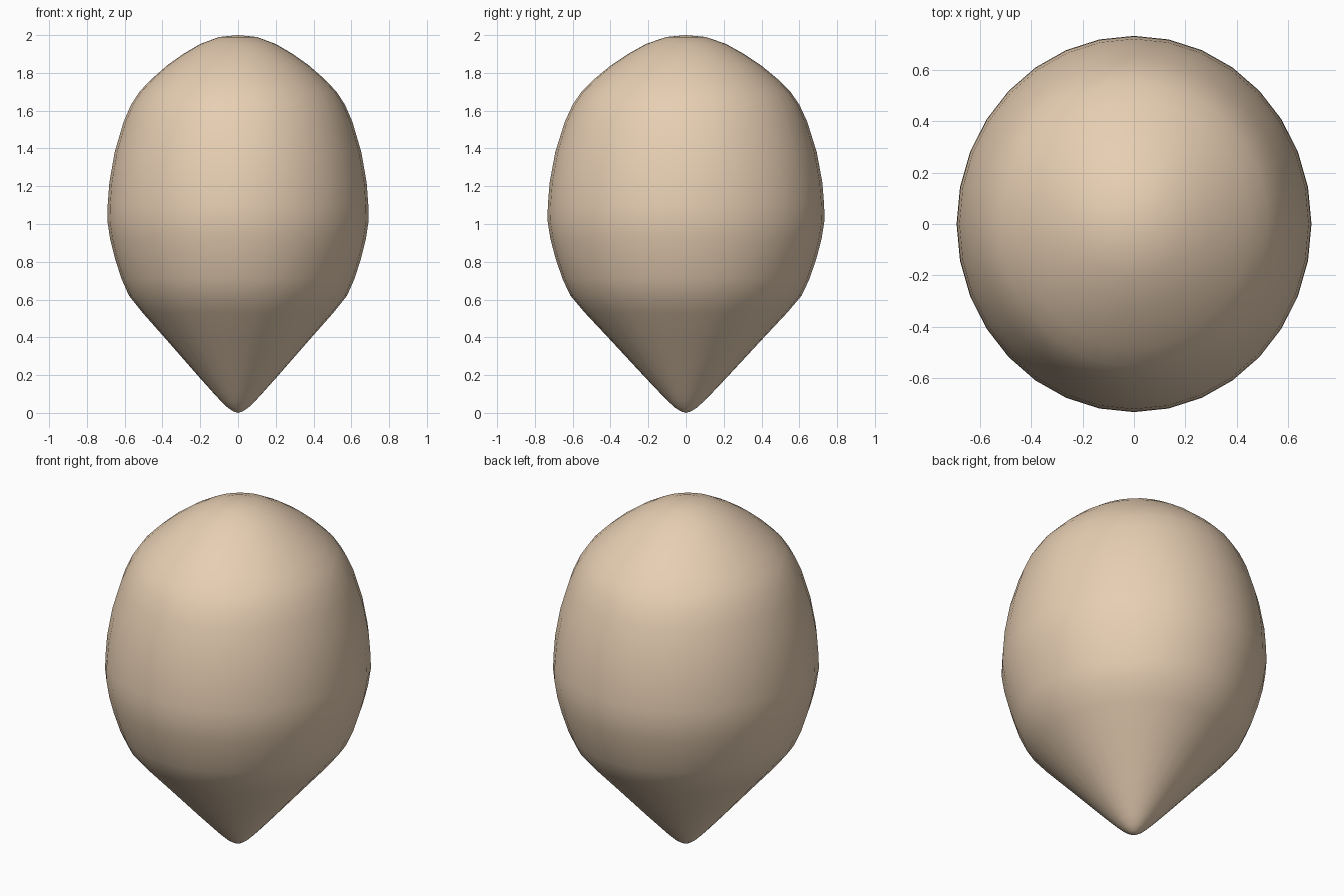
import bpy, bmesh, math

if "Cube" in bpy.data.objects:
    bpy.data.objects.remove(bpy.data.objects["Cube"])

# Half profile of the body: (radius along x, height), tip to crown
PROFILE = [(0.025, 0.008), (0.055, 0.028), (0.09, 0.062), (0.13, 0.105),
           (0.215, 0.2), (0.39, 0.4), (0.505, 0.53), (0.577, 0.62),
           (0.617, 0.71), (0.652, 0.82), (0.677, 0.92), (0.692, 1.02),
           (0.69, 1.1), (0.681, 1.22), (0.653, 1.38), (0.606, 1.54),
           (0.567, 1.63), (0.522, 1.70), (0.455, 1.77), (0.375, 1.84),
           (0.29, 1.9), (0.2, 1.953), (0.1, 1.99)]
SIDES = 32
DEPTH_RATIO = 1.06  # slightly deeper than wide

bm = bmesh.new()
rings = []
for r, z in PROFILE:
    rings.append([bm.verts.new((r * math.cos(a), r * DEPTH_RATIO * math.sin(a), z))
                  for a in (2 * math.pi * i / SIDES for i in range(SIDES))])
tip = bm.verts.new((0, 0, 0))
crown = bm.verts.new((0, 0, 2))

# Skin between rings and close both poles
for i in range(SIDES):
    j = (i + 1) % SIDES
    for low, high in zip(rings, rings[1:]):
        bm.faces.new((low[i], low[j], high[j], high[i]))
    bm.faces.new((tip, rings[0][j], rings[0][i]))
    bm.faces.new((crown, rings[-1][i], rings[-1][j]))
for f in bm.faces:
    f.smooth = True

mesh = bpy.data.meshes.new("teardrop_body")
bm.to_mesh(mesh)
bm.free()
body = bpy.data.objects.new("teardrop_body", mesh)
bpy.context.collection.objects.link(body)

# Pale tan colour
mat = bpy.data.materials.new("tan")
mat.diffuse_color = (0.8, 0.62, 0.45, 1)
mat.use_nodes = True
mat.node_tree.nodes["Principled BSDF"].inputs["Base Color"].default_value = mat.diffuse_color
mesh.materials.append(mat)
